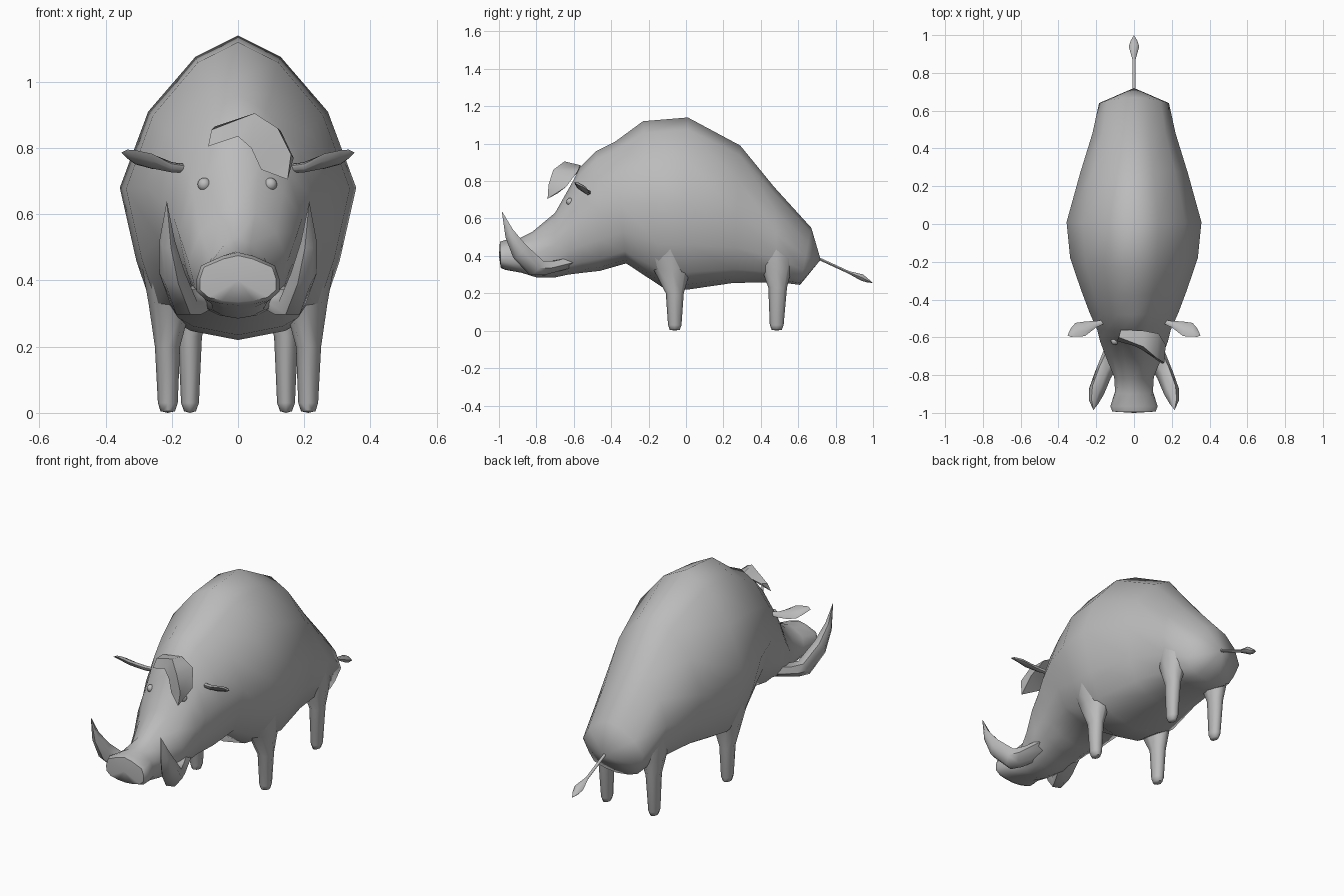
import bpy, bmesh, math
from mathutils import Vector

cube = bpy.data.objects.get("Cube")
if cube:
    bpy.data.objects.remove(cube, do_unlink=True)

hide = bpy.data.materials.new("hide grey")
hide.use_nodes = True
GREY = (0.5, 0.5, 0.5, 1)
hide.diffuse_color = GREY
hide.node_tree.nodes["Principled BSDF"].inputs["Base Color"].default_value = GREY


def finish(name, bm, angle=60):
    bmesh.ops.recalc_face_normals(bm, faces=bm.faces)
    mesh = bpy.data.meshes.new(name)
    bm.to_mesh(mesh)
    bm.free()
    mesh.materials.append(hide)
    obj = bpy.data.objects.new(name, mesh)
    bpy.context.collection.objects.link(obj)
    bpy.ops.object.select_all(action="DESELECT")
    obj.select_set(True)
    bpy.context.view_layer.objects.active = obj
    bpy.ops.object.shade_smooth_by_angle(angle=math.radians(angle))
    return obj


def loft(name, rings, angle=60, start=None, end=None):
    """Skin closed rings; close each end with a point or a flat cap."""
    bm = bmesh.new()
    rows = [[bm.verts.new(p) for p in ring] for ring in rings]
    n = len(rows[0])
    for a, b in zip(rows, rows[1:]):
        for i in range(n):
            j = (i + 1) % n
            bm.faces.new((a[i], a[j], b[j], b[i]))
    for row, pole in ((rows[0], start), (rows[-1], end)):
        if pole:
            tip = bm.verts.new(pole)
            for i in range(n):
                bm.faces.new((row[i], row[(i + 1) % n], tip))
        else:
            bm.faces.new(row)
    return finish(name, bm, angle)


def ovals(path, across, up, n=8):
    """Oval rings: each path item is centre plus two radii."""
    across, up = Vector(across).normalized(), Vector(up).normalized()
    turn = [2 * math.pi * i / n for i in range(n)]
    return [[Vector(p[:3]) + across * p[3] * math.cos(t) + up * p[4] * math.sin(t)
             for t in turn] for p in path]


def mirrored(obj, name):
    bm = bmesh.new()
    bm.from_mesh(obj.data)
    for v in bm.verts:
        v.co.x *= -1
    return finish(name, bm)


# body and head: rings from rump to snout (top y, top z, bottom y, bottom z, half width)
sections = [
    (.67, .55, .61, .245, .185), (.47, .77, .49, .26, .22), (.29, .99, .25, .255, .285),
    (.01, 1.14, .01, .22, .357), (-.23, 1.12, -.13, .235, .338), (-.38, 1.01, -.32, .36, .28),
    (-.48, .96, -.46, .32, .235), (-.57, .87, -.55, .31, .195), (-.61, .79, -.63, .30, .18),
    (-.70, .63, -.70, .285, .15), (-.82, .53, -.80, .285, .105), (-.90, .49, -.88, .31, .10),
    (-.965, .485, -.965, .325, .125), (-.995, .475, -.99, .335, .115)]
half = [(0, 0), (.4, .03), (.72, .10), (.86, .26), (1, .5), (.76, .75), (.36, .93), (0, 1)]
outline = half + [(-u, v) for u, v in half[-2:0:-1]]
snout_outline = [(u * (1 + .25 * math.sin(math.pi * v)), v) for u, v in outline]
rings = []
for yt, zt, yb, zb, w in sections:
    shape = outline
    if yt < -.85:
        shape = [(max(-1, min(1, u)), v) for u, v in snout_outline]
    rings.append([(u * w, yb + (yt - yb) * v, zb + (zt - zb) * v) for u, v in shape])
loft("body", rings, start=(0, .72, .38), end=(0, -1, .40))

# legs
legs = {
    "front": [(.20, -.09, .50, .10, .16), (.205, -.075, .33, .065, .10),
              (.213, -.06, .20, .038, .048), (.212, -.06, .03, .03, .036),
              (.212, -.06, .005, .022, .027)],
    "rear": [(.13, .48, .48, .07, .12), (.14, .485, .33, .06, .08),
             (.145, .49, .23, .036, .05), (.145, .485, .03, .027, .037),
             (.145, .485, .005, .018, .027)]}
for place, path in legs.items():
    leg = loft(place + "_leg_left", ovals(path, (1, 0, 0), (0, 1, 0)), end=(path[-1][0], path[-1][1], 0))
    mirrored(leg, place + "_leg_right")

# tusks
tusk_path = [(.07, -.60, .37, .06, .05), (.135, -.74, .335, .05, .055),
             (.165, -.80, .335, .045, .055), (.20, -.89, .425, .042, .05),
             (.214, -.945, .52, .025, .03)]
tusk = loft("tusk_left", ovals(tusk_path, (.9, .35, 0), (0, .6, .8), 6), end=(.215, -.985, .64))
mirrored(tusk, "tusk_right")

# ears
ear_path = [(.15, -.515, .738, .012, .012), (.20, -.53, .742, .02, .014),
            (.26, -.555, .76, .045, .014), (.31, -.56, .772, .042, .012),
            (.335, -.575, .782, .026, .008)]
ear = loft("ear_left", ovals(ear_path, (0, -.85, .5), (0, .5, .85), 6), end=(.352, -.59, .786))
mirrored(ear, "ear_right")

# eyes
for side, x in (("left", .098), ("right", -.102)):
    bm = bmesh.new()
    bmesh.ops.create_uvsphere(bm, u_segments=12, v_segments=8, radius=.02)
    bmesh.ops.translate(bm, verts=bm.verts, vec=(x, -.62, .69))
    finish("eye_" + side, bm)

# curled forelock: back edge, ridge and front edge of each ring
forelock = [
    [(-.07, -.56, .865), (-.08, -.60, .855), (-.09, -.62, .805)],
    [(.05, -.565, .885), (.05, -.65, .905), (.0, -.645, .835)],
    [(.13, -.58, .85), (.12, -.71, .86), (.04, -.665, .80)],
    [(.168, -.64, .77), (.16, -.735, .78), (.07, -.685, .735)]]
loft("forelock", forelock, 45, end=(.15, -.74, .705))

# tail with a tuft at the end
tail_path = [(0, .69, .395, .008, .008), (0, .87, .312, .008, .008), (0, .94, .285, .028, .02),
             (0, .97, .268, .018, .012)]
loft("tail", ovals(tail_path, (1, 0, 0), (0, .4, .9), 6), end=(0, 1, .255))
